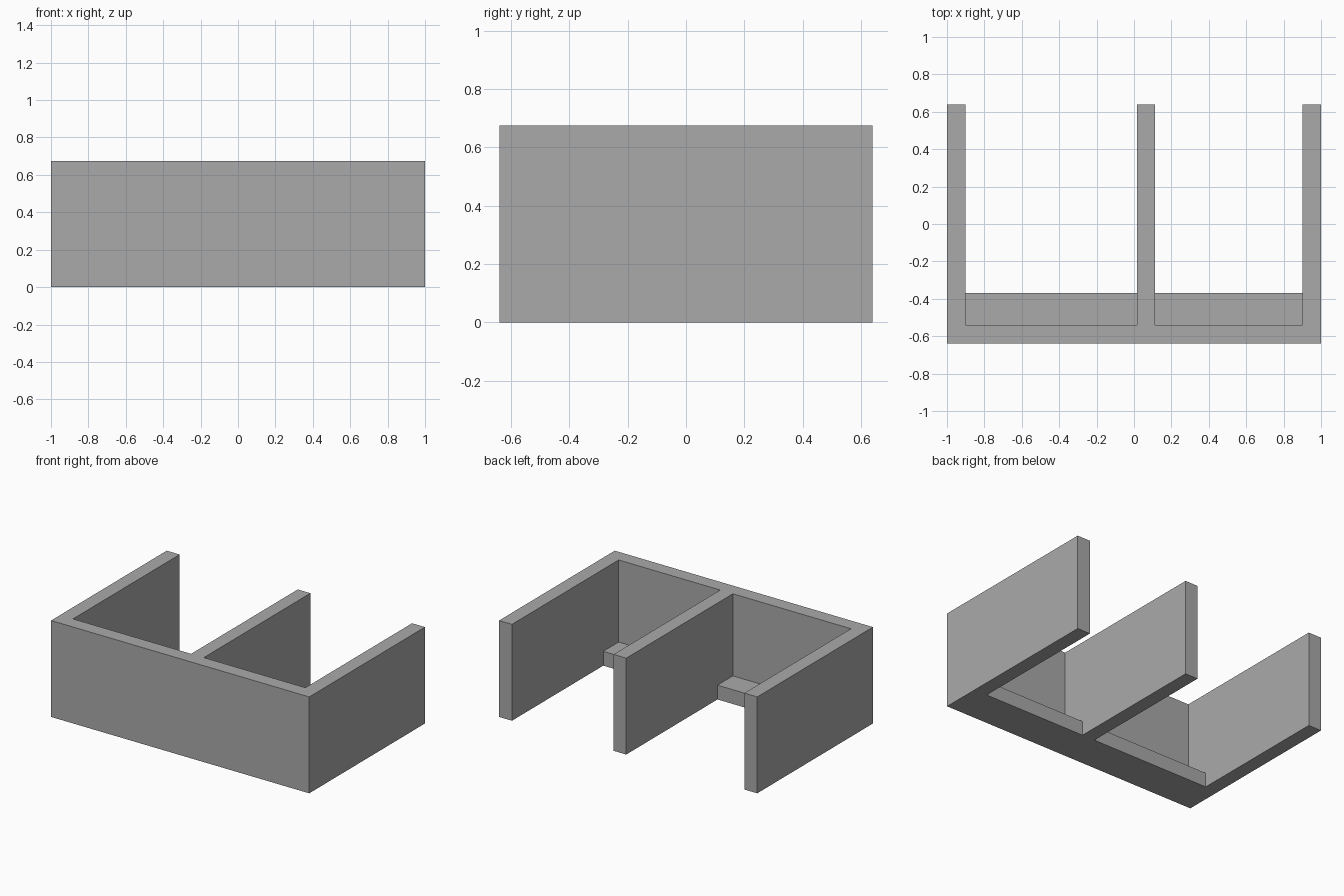
import bpy
import bmesh

cube = bpy.data.objects.get("Cube")
if cube:
    bpy.data.objects.remove(cube, do_unlink=True)

grey = bpy.data.materials.new("plain grey")
grey.use_nodes = True
colour = (0.4, 0.4, 0.4, 1)
grey.diffuse_color = colour
grey.node_tree.nodes["Principled BSDF"].inputs["Base Color"].default_value = colour

HEIGHT = 0.675
LEDGE_HEIGHT = 0.1
FRONT, BACK = -0.64, 0.64
INNER, LEDGE_BACK = -0.54, -0.37
BAYS = [(-0.9, 0.015), (0.113, 0.9)]   # x range of each open bay


def extrude_plan(name, outline, height):
    """Raise a flat plan outline from the ground into a solid."""
    bm = bmesh.new()
    base = bm.faces.new([bm.verts.new((x, y, 0)) for x, y in outline])
    top = bmesh.ops.extrude_face_region(bm, geom=[base], use_keep_orig=True)["geom"]
    bmesh.ops.translate(bm, vec=(0, 0, height),
                        verts=[g for g in top if isinstance(g, bmesh.types.BMVert)])
    bmesh.ops.recalc_face_normals(bm, faces=bm.faces)
    mesh = bpy.data.meshes.new(name)
    bm.to_mesh(mesh)
    bm.free()
    mesh.materials.append(grey)
    obj = bpy.data.objects.new(name, mesh)
    bpy.context.collection.objects.link(obj)
    return obj


# Front wall with its three partitions, as one comb-shaped plan
comb = [(1, BACK), (1, FRONT), (-1, FRONT), (-1, BACK)]
for x0, x1 in BAYS:
    comb += [(x0, BACK), (x0, INNER), (x1, INNER), (x1, BACK)]
extrude_plan("walls", comb, HEIGHT)

# Low ledge along the front wall in each bay
for side, (x0, x1) in zip(("right", "left"), BAYS):
    extrude_plan(side + "_ledge",
                 [(x0, INNER), (x1, INNER), (x1, LEDGE_BACK), (x0, LEDGE_BACK)],
                 LEDGE_HEIGHT)
